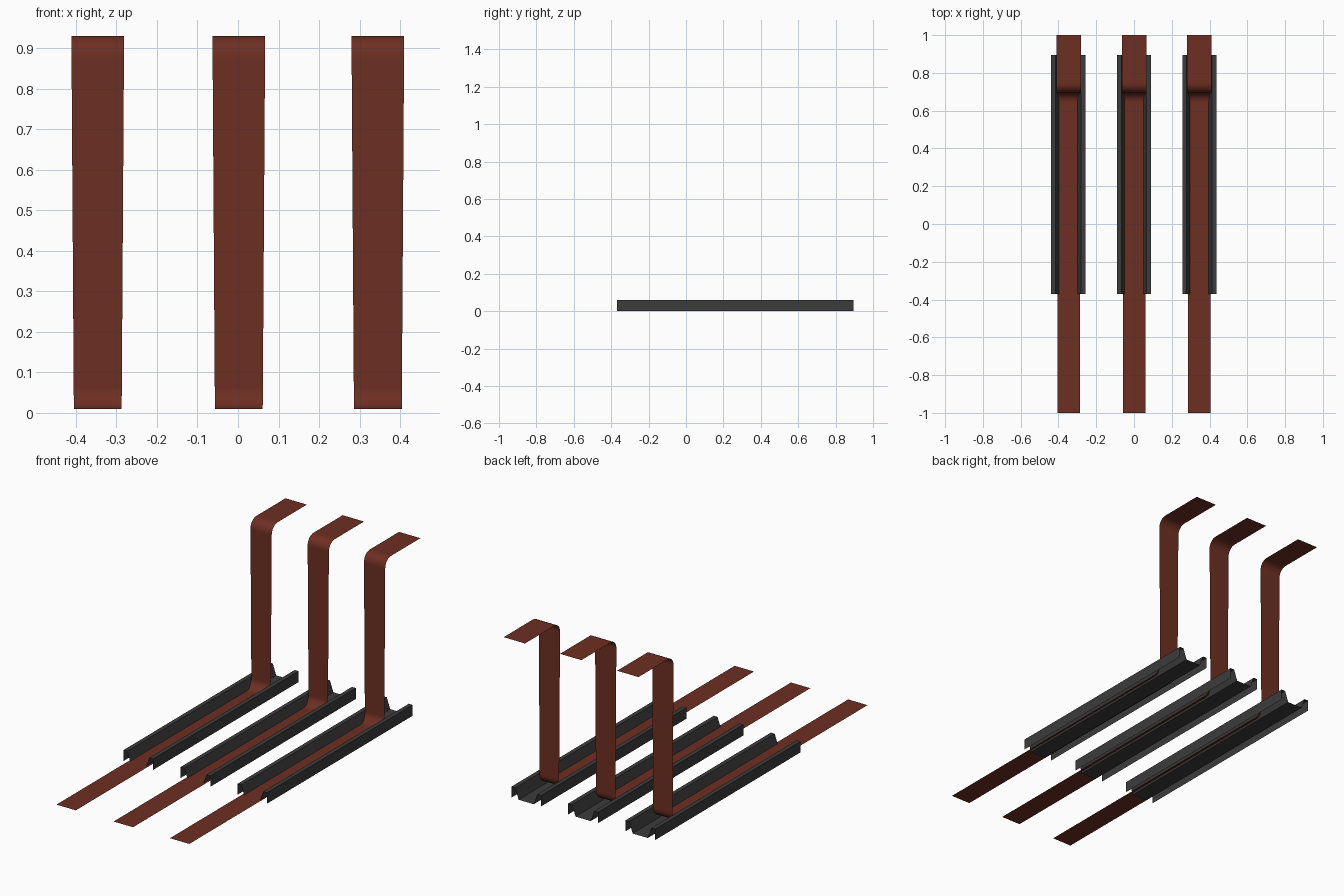
import bpy, math

if "Cube" in bpy.data.objects:
    bpy.data.objects.remove(bpy.data.objects["Cube"])


def material(name, color):
    m = bpy.data.materials.new(name)
    m.diffuse_color = (*color, 1)
    m.use_nodes = True
    m.node_tree.nodes["Principled BSDF"].inputs["Base Color"].default_value = m.diffuse_color
    return m


steel = material("dark_steel", (0.045, 0.045, 0.047))
rust = material("red_brown", (0.155, 0.028, 0.016))


def sheet(name, rows, mat, smooth=False):
    """Thin sheet from matching two-point or longer rows."""
    n = len(rows[0])
    verts = [p for r in rows for p in r]
    faces = [(i * n + j, i * n + j + 1, (i + 1) * n + j + 1, (i + 1) * n + j)
             for i in range(len(rows) - 1) for j in range(n - 1)]
    me = bpy.data.meshes.new(name)
    me.from_pydata(verts, [], faces)
    me.materials.append(mat)
    ob = bpy.data.objects.new(name, me)
    bpy.context.collection.objects.link(ob)
    if smooth:
        for p in me.polygons:
            p.use_smooth = True
    return ob


def arc(cy, cz, r, a0, a1, n=8):
    return [(cy + r * math.cos(math.radians(a0 + (a1 - a0) * i / n)),
             cz + r * math.sin(math.radians(a0 + (a1 - a0) * i / n)))
            for i in range(n + 1)]


# Strap side path: floor run, bend up, upright, bend back, top tab
Y, R, Z0, Z1 = 0.695, 0.05, 0.01, 0.93
path = [(-1, Z0), (Y - R - 0.01, Z0)]
path += arc(Y - R, Z0 + R, R, -90, 0)
path += [(Y, Z0 + R + 0.01), (Y, Z1 - R - 0.01)]
path += arc(Y + R, Z1 - R, R, 180, 90)
path += [(Y + R + 0.01, Z1), (1, Z1)]

# Rail cross-section: open channel with flat flanges and outer lips
half = [(0.046, 0), (0.067, 0.06), (0.0905, 0.06), (0.0905, 0)]
profile = [(-x, z) for x, z in reversed(half)] + half

for side, rail_x, strap_x in (("left", -0.348, -0.346),
                              ("middle", 0, 0.002),
                              ("right", 0.346, 0.345)):
    sheet(f"{side}_rail", [[(rail_x + x, y, z) for x, z in profile]
                           for y in (-0.37, 0.895)], steel)
    rows = []
    for y, z in path:
        w = 0.059 + 0.006 * (z - Z0) / (Z1 - Z0)  # widens toward the top
        rows.append([(strap_x + w, y, z), (strap_x - w, y, z)])
    # wound so the floor run and top tab face up
    sheet(f"{side}_strap", [r[::-1] for r in rows][::-1], rust, smooth=True)
